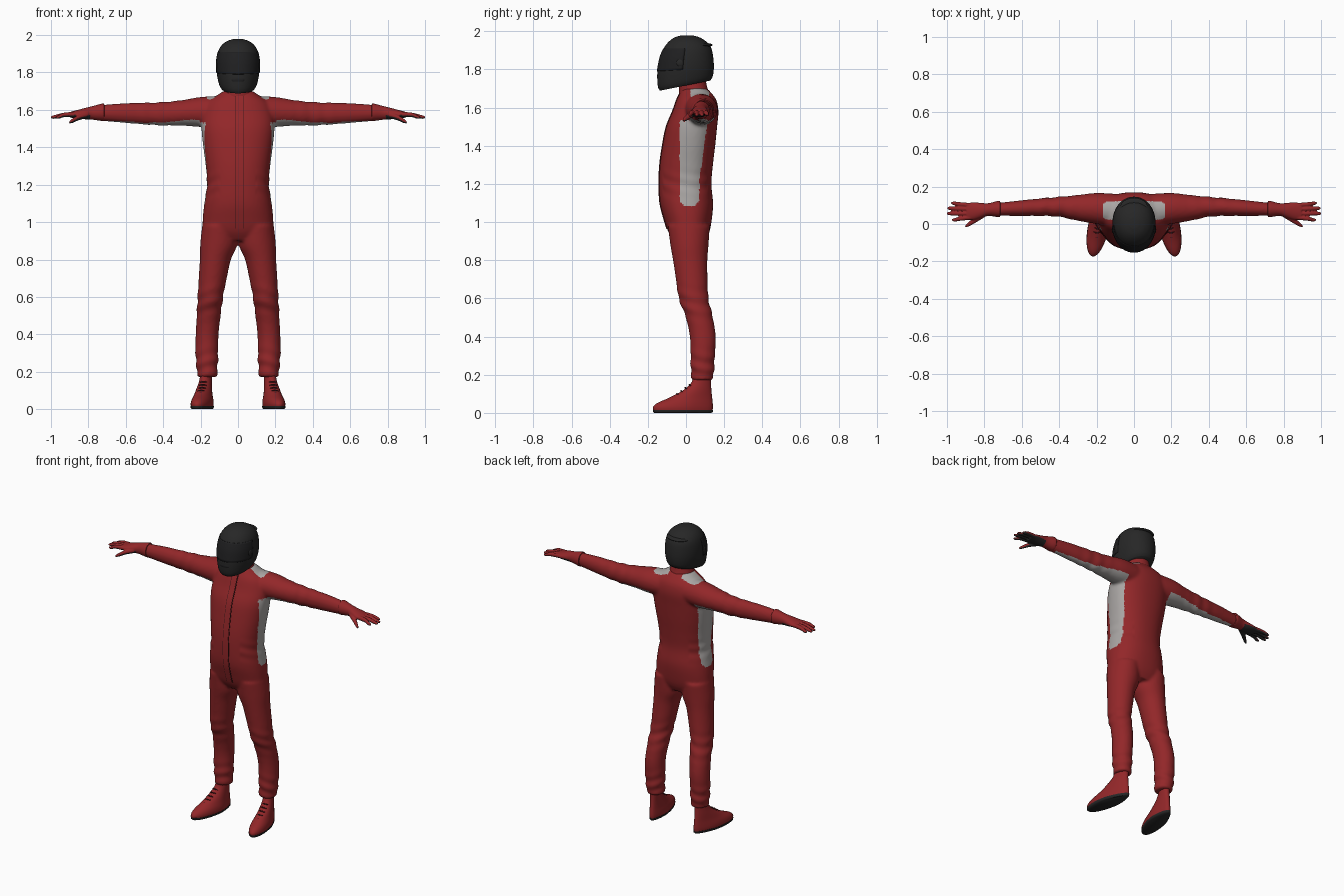
import bpy, bmesh, math
from mathutils import Vector
from mathutils.bvhtree import BVHTree

if "Cube" in bpy.data.objects:
    bpy.data.objects.remove(bpy.data.objects["Cube"])


def material(name, r, g, b):
    m = bpy.data.materials.new(name)
    m.use_nodes = True
    m.diffuse_color = (r, g, b, 1)
    bsdf = m.node_tree.nodes["Principled BSDF"]
    bsdf.inputs["Base Color"].default_value = (r, g, b, 1)
    bsdf.inputs["Roughness"].default_value = 0.7
    return m


RED = material("suit red", 0.29, 0.02, 0.022)
GREY = material("panel grey", 0.4, 0.38, 0.37)
BLACK = material("helmet black", 0.02, 0.02, 0.02)
SEAM = material("dark seam", 0.05, 0.008, 0.009)
VISOR = material("visor black", 0.014, 0.014, 0.015)


def smooth_sections(sections, steps):
    """Catmull-Rom interpolation between cross-sections."""
    s = [sections[0]] + list(sections) + [sections[-1]]
    out = []
    for i in range(1, len(s) - 2):
        for k in range(steps):
            t = k / steps
            out.append([0.5 * (2 * b + (c - a) * t + (2 * a - 5 * b + 4 * c - d) * t * t
                               + (3 * b - a - 3 * c + d) * t ** 3)
                        for a, b, c, d in zip(*s[i - 1:i + 3])])
    return out + [list(sections[-1])]


def loft(bm, sections, axis="z", n=32, power=2.0, side=1, steps=4, shape=None, arc=None):
    """Skin through (position, centre u, centre v, radius u, radius v) sections."""
    rings = []
    for sec in smooth_sections(sections, steps):
        t, cu, cv, ru, rv = sec[:5]
        ring = []
        for i in range(n):
            a = math.tau * i / n if arc is None else arc[0] + (arc[1] - arc[0]) * i / (n - 1)
            c, s = math.cos(a), math.sin(a)
            u = cu + ru * math.copysign(abs(c) ** (2 / power), c)
            v = cv + rv * math.copysign(abs(s) ** (2 / power), s)
            p = Vector((u, v, t) if axis == "z" else (t, u, v))
            if shape:
                p = shape(p, sec)
            ring.append(bm.verts.new((p.x * side, p.y, p.z)))
        rings.append(ring)
    faces = []
    for r0, r1 in zip(rings, rings[1:]):
        for i in range(n if arc is None else n - 1):
            j = (i + 1) % n
            faces.append(bm.faces.new((r0[i], r0[j], r1[j], r1[i])))
    if arc is None:
        faces += [bm.faces.new(rings[0][::-1]), bm.faces.new(rings[-1])]
    bmesh.ops.recalc_face_normals(bm, faces=faces)


def fuse(bm, voxel, soften):
    """Merge overlapping volumes into one surface, returned as a new bmesh."""
    me = bpy.data.meshes.new("fusing")
    bm.to_mesh(me)
    bm.free()
    ob = bpy.data.objects.new("fusing", me)
    bpy.context.collection.objects.link(ob)
    mod = ob.modifiers.new("fuse", "REMESH")
    mod.mode = "VOXEL"
    mod.voxel_size = voxel
    ob.modifiers.new("soften", "SMOOTH").iterations = soften
    graph = bpy.context.evaluated_depsgraph_get()
    fused = bmesh.new()
    fused.from_object(ob, graph)
    fused.normal_update()
    bpy.data.objects.remove(ob)
    bpy.data.meshes.remove(me)
    return fused


def make(name, bm, mats, mirror=False, solid=0):
    """Turn a bmesh into a smooth object, optionally thickened or mirrored."""
    me = bpy.data.meshes.new(name)
    for m in mats:
        me.materials.append(m)
    bm.to_mesh(me)
    bm.free()
    ob = bpy.data.objects.new(name, me)
    bpy.context.collection.objects.link(ob)
    if solid:
        ob.modifiers.new("thickness", "SOLIDIFY").thickness = solid
    if mirror:
        ob.modifiers.new("mirror", "MIRROR")
    bpy.ops.object.select_all(action="DESELECT")
    ob.select_set(True)
    bpy.context.view_layer.objects.active = ob
    bpy.ops.object.shade_smooth_by_angle(angle=math.radians(50))


# Suit: torso, arms and legs fused into one cloth surface
TORSO = [(0.90, 0, 0.02, 0.14, 0.08), (0.95, 0, 0.015, 0.185, 0.108), (1.02, 0, 0.01, 0.188, 0.126),
         (1.10, 0, 0.003, 0.18, 0.139), (1.20, 0, -0.004, 0.166, 0.137), (1.30, 0, 0.002, 0.172, 0.139),
         (1.40, 0, 0.015, 0.185, 0.138), (1.50, 0, 0.03, 0.195, 0.133), (1.58, 0, 0.05, 0.19, 0.12),
         (1.64, 0, 0.055, 0.165, 0.104), (1.68, 0, 0.05, 0.11, 0.08), (1.70, 0, 0.045, 0.08, 0.066)]
ARM = [(0.08, 0.07, 1.59, 0.09, 0.085), (0.2, 0.083, 1.589, 0.083, 0.08), (0.3, 0.086, 1.584, 0.069, 0.068),
       (0.4, 0.092, 1.579, 0.054, 0.063), (0.5, 0.09, 1.58, 0.047, 0.058), (0.6, 0.085, 1.583, 0.042, 0.053),
       (0.7, 0.08, 1.584, 0.036, 0.045), (0.74, 0.079, 1.584, 0.034, 0.042)]
LEG = [(0.98, 0.098, 0.015, 0.094, 0.11), (0.88, 0.103, 0.018, 0.099, 0.1), (0.8, 0.121, 0.022, 0.083, 0.09),
       (0.7, 0.135, 0.03, 0.075, 0.083), (0.6, 0.148, 0.04, 0.068, 0.078), (0.5, 0.157, 0.07, 0.064, 0.071),
       (0.4, 0.165, 0.088, 0.061, 0.068), (0.3, 0.167, 0.088, 0.061, 0.064), (0.22, 0.165, 0.086, 0.056, 0.061),
       (0.172, 0.164, 0.085, 0.053, 0.057)]
bm = bmesh.new()
loft(bm, TORSO, power=2.25, n=48)
for s in (1, -1):
    loft(bm, ARM, axis="x", side=s)
    loft(bm, LEG, side=s)
suit = fuse(bm, 0.009, 4)

# Cloth folds at ankles, knees, waist and elbows
for v in suit.verts:
    x, y, z = abs(v.co.x), v.co.y, v.co.z
    fold = math.exp(-((z - 0.24) / 0.07) ** 2) + 0.8 * math.exp(-((z - 0.57) / 0.07) ** 2)
    fold += 0.6 * math.exp(-((z - 1.2) / 0.06) ** 2) * (x > 0.1)
    wave = 0.0035 * fold * math.sin(85 * z + 25 * x + 18 * y)
    if x > 0.28:
        wave = 0.002 * math.exp(-((x - 0.42) / 0.1) ** 2) * math.sin(75 * x + 25 * y)
    v.co += v.normal * wave
suit.normal_update()


def is_panel(c, n):
    x, y, z = abs(c.x), c.y, c.z
    # flank panel with a rounded lower end
    if 0.1 < x < 0.24 and 1.08 < z < 1.53 and abs(n.x) > 0.25:
        rise = 0.07 * max(0, z - 1.22)
        half = 0.052 + rise
        if z < 1.13:
            half *= math.sqrt(max(0, 1 - ((1.13 - z) / 0.05) ** 2))
        return abs(y - 0.018 - rise) < half
    # underarm strip
    if 0.17 < x < 0.7 and 1.45 < z < 1.6:
        return n.z < -0.5 - 0.4 * (x - 0.17) / 0.53 and y > -0.03
    # shoulder patch
    if z > 1.62 and n.z > 0.2 and 0.05 < x < 0.17:
        return abs((x - 0.09) / 0.08) ** 4 + abs((y - 0.072) / 0.05) ** 4 < 1
    return False


for f in suit.faces:
    f.material_index = int(is_panel(f.calc_center_median(), f.normal))
tree = BVHTree.FromBMesh(suit)
make("suit", suit, [RED, GREY])


# Zip flap and its seams, laid on the chest
def front_strip(name, x0, x1, lift, mat):
    b = bmesh.new()
    rows = []
    for i in range(46):
        z = 0.965 + 0.71 * i / 45
        hits = [tree.ray_cast(Vector((x, -1, z)), Vector((0, 1, 0)))[0] for x in (x0, x1)]
        if None not in hits:
            rows.append([b.verts.new((h.x, h.y - d, h.z)) for h, d in
                         ((hits[0], -0.003), (hits[0], lift), (hits[1], lift), (hits[1], -0.003))])
    for r0, r1 in zip(rows, rows[1:]):
        for k in range(3):
            b.faces.new((r0[k], r0[k + 1], r1[k + 1], r1[k]))
    make(name, b, [mat])


front_strip("zip_flap", -0.01, 0.026, 0.004, RED)
front_strip("zip_seam_right", -0.014, -0.01, 0.0025, SEAM)
front_strip("zip_seam_left", 0.026, 0.03, 0.0025, SEAM)

# Collar
bm = bmesh.new()
loft(bm, [(1.66, 0, 0.045, 0.088, 0.082), (1.69, 0, 0.04, 0.078, 0.076),
          (1.72, 0, 0.036, 0.072, 0.072), (1.76, 0, 0.03, 0.068, 0.07)])
make("collar", bm, [RED])

# Helmet: shell with a slanted lower rim, visor, rear lip and chin vent
SHELL = [(1.716, 0, -0.005, 0.088, 0.132, 0.2), (1.74, 0, -0.004, 0.102, 0.144, 0.17),
         (1.80, 0, -0.002, 0.114, 0.148, 0.06), (1.86, 0, 0.003, 0.115, 0.14, 0),
         (1.91, 0, 0.008, 0.107, 0.125, 0), (1.945, 0, 0.008, 0.088, 0.099, 0),
         (1.968, 0, 0.006, 0.058, 0.065, 0), (1.979, 0, 0.005, 0.024, 0.027, 0)]


def slant(p, sec):
    return Vector((p.x, p.y, p.z + sec[5] * p.y))


bm = bmesh.new()
loft(bm, SHELL, n=48, power=2.1, shape=slant)
make("helmet_shell", bm, [BLACK])
bm = bmesh.new()
grown = [(z, u, v, a + 0.003, b + 0.003, k) for z, u, v, a, b, k in SHELL[2:5]]
loft(bm, grown, power=2.1, shape=slant, arc=(math.radians(185), math.radians(355)))
make("visor", bm, [VISOR], solid=0.004)


def ellipsoid(name, centre, size, mat):
    b = bmesh.new()
    bmesh.ops.create_uvsphere(b, u_segments=24, v_segments=12, radius=1)
    for v in b.verts:
        v.co = Vector(centre) + Vector([c * s for c, s in zip(v.co, size)])
    make(name, b, [mat])


ellipsoid("rear_lip", (0, 0.085, 1.928), (0.075, 0.055, 0.012), BLACK)
ellipsoid("chin_vent", (0, -0.143, 1.76), (0.035, 0.009, 0.016), VISOR)
for s, word in ((1, "left"), (-1, "right")):
    ellipsoid("visor_pivot_" + word, (0.112 * s, -0.03, 1.835), (0.007, 0.02, 0.02), BLACK)

# Gloves: cuff, palm, fingers and thumb, with dark undersides
bm = bmesh.new()
loft(bm, [(0.715, 0.08, 1.587, 0.043, 0.047), (0.73, 0.08, 1.587, 0.043, 0.046), (0.78, 0.077, 1.584, 0.034, 0.036),
          (0.82, 0.072, 1.58, 0.041, 0.03), (0.86, 0.069, 1.577, 0.047, 0.022), (0.895, 0.067, 1.574, 0.044, 0.016)],
     axis="x")
for y0, x1, y1, z1 in ((0.1, 0.972, 0.111, 1.562), (0.079, 0.992, 0.084, 1.56),
                       (0.056, 0.994, 0.056, 1.56), (0.035, 0.968, 0.022, 1.56)):
    loft(bm, [(0.87, y0, 1.576, 0.012, 0.014), (0.93, (y0 + y1) / 2, 1.573, 0.0115, 0.0125),
              (x1 - 0.01, y1, z1 + 0.002, 0.0095, 0.01), (x1 + 0.006, y1, z1, 0.005, 0.005)], axis="x", n=16)
loft(bm, [(0.80, 0.055, 1.575, 0.02, 0.018), (0.85, 0.022, 1.56, 0.017, 0.015),
          (0.885, -0.002, 1.542, 0.012, 0.012), (0.903, -0.013, 1.533, 0.006, 0.006)], axis="x", n=16)
gloves = fuse(bm, 0.004, 2)
for f in gloves.faces:
    f.material_index = int(f.normal.z < -0.25 and f.calc_center_median().x > 0.79)
make("gloves", gloves, [RED, BLACK], mirror=True)


# Boots: toes turned outward, dark soles and laces
def toe_out(p, sec):
    taper = 1 - 0.2 * max(0, min(1, (p.y - 0.02) / 0.1))
    return Vector((0.166 + (p.x - 0.166) * taper + (0.12 - p.y) * 0.18, p.y, p.z))


bm = bmesh.new()
loft(bm, [(0.01, 0.166, -0.016, 0.054, 0.155), (0.03, 0.166, -0.016, 0.056, 0.157), (0.052, 0.166, -0.005, 0.053, 0.145),
          (0.08, 0.166, 0.025, 0.046, 0.112), (0.12, 0.166, 0.06, 0.04, 0.073), (0.16, 0.164, 0.08, 0.036, 0.051),
          (0.2, 0.162, 0.085, 0.034, 0.047)], shape=toe_out)
make("boots", bm, [RED], mirror=True)
bm = bmesh.new()
loft(bm, [(0, 0.166, -0.016, 0.05, 0.15), (0.006, 0.166, -0.016, 0.056, 0.157), (0.016, 0.166, -0.016, 0.057, 0.158)],
     shape=toe_out, steps=1)
make("soles", bm, [BLACK], mirror=True)
bm = bmesh.new()
for i in range(5):
    y, z = -0.07 + 0.022 * i, 0.085 + 0.0155 * i
    cx = 0.166 + (0.12 - y) * 0.18
    loft(bm, [(cx - 0.02, y + 0.006, z - 0.004, 0.003, 0.003), (cx, y, z, 0.004, 0.004),
              (cx + 0.02, y + 0.006, z - 0.004, 0.003, 0.003)], axis="x", n=8)
make("laces", bm, [SEAM], mirror=True)
